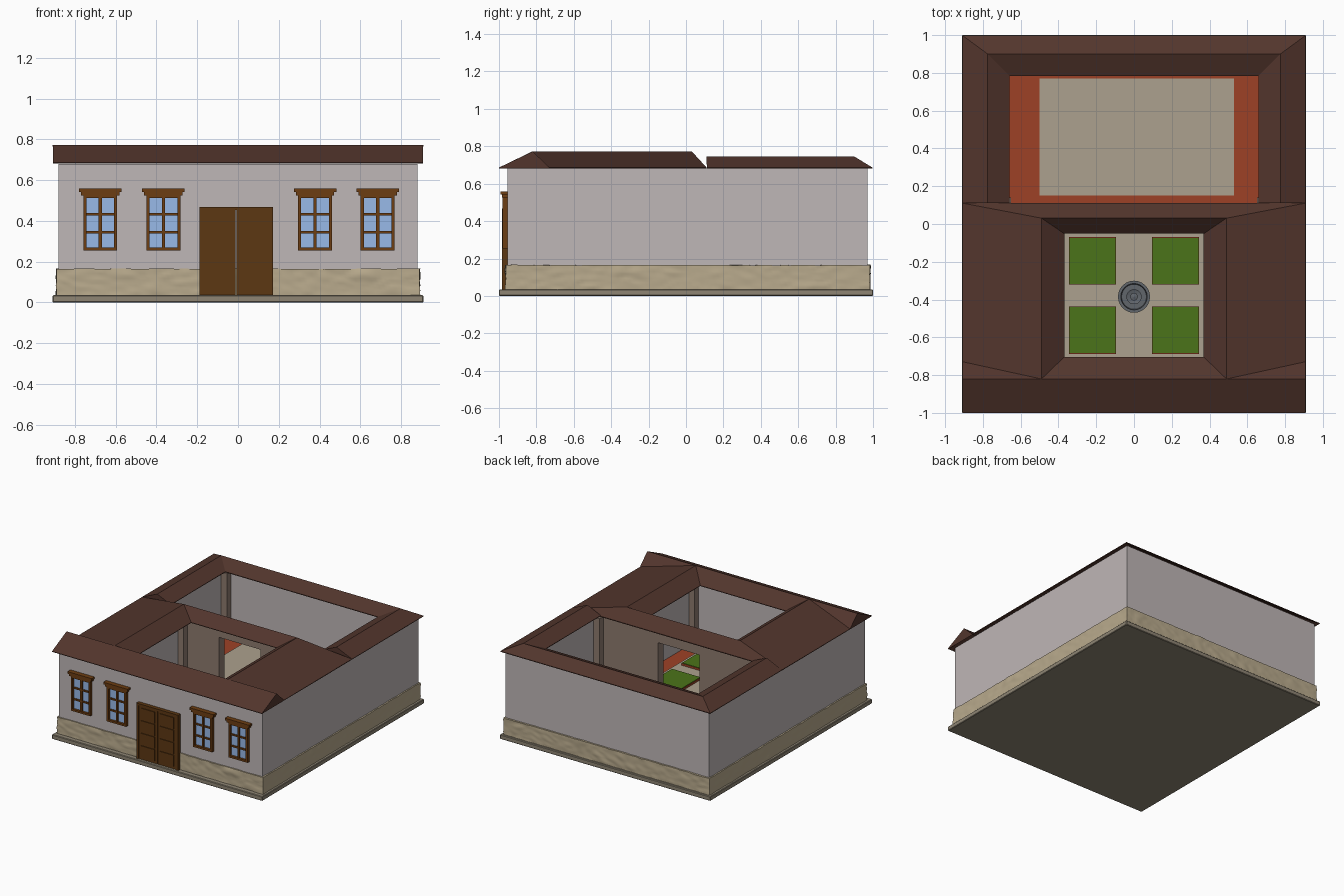
import bpy, bmesh, math
from mathutils import Vector, noise

if "Cube" in bpy.data.objects:
    bpy.data.objects.remove(bpy.data.objects["Cube"])


def mat(name, rgb):
    """Material from a lit 0-255 display colour."""
    m = bpy.data.materials.new(name)
    m.diffuse_color = (*[min(1, (c / 255) ** 2.2 / 0.77) for c in rgb], 1)
    m.use_nodes = True
    m.node_tree.nodes["Principled BSDF"].inputs["Base Color"].default_value = m.diffuse_color
    return m


PLASTER = mat("plaster", (168, 161, 161))
INNER = mat("inner_plaster", (125, 108, 98))
STONE = mat("stone", (163, 150, 124))
SLAB = mat("slab", (125, 117, 102))
PAVE = mat("paving", (152, 142, 125))
ROOF = mat("roof_tiles", (74, 50, 43))
CLAY = mat("terracotta", (139, 60, 38))
WOOD = mat("door_wood", (82, 51, 22))
TRIM = mat("window_wood", (96, 56, 22))
GLASS = mat("glass", (134, 164, 206))
GRASS = mat("grass", (68, 102, 28))
METAL = mat("fountain_stone", (86, 90, 95))


def add(name, bm, m):
    me = bpy.data.meshes.new(name)
    bm.to_mesh(me)
    bm.free()
    me.materials.append(m)
    o = bpy.data.objects.new(name, me)
    bpy.context.collection.objects.link(o)
    return o


def boxes(name, m, *spans):
    """One object from boxes given as (x0, x1, y0, y1, z0, z1)."""
    bm = bmesh.new()
    for x0, x1, y0, y1, z0, z1 in spans:
        vs = bmesh.ops.create_cube(bm, size=1)["verts"]
        for v in vs:
            v.co = Vector(((x0 + x1) / 2 + v.co.x * (x1 - x0),
                           (y0 + y1) / 2 + v.co.y * (y1 - y0),
                           (z0 + z1) / 2 + v.co.z * (z1 - z0)))
    return add(name, bm, m)


def roof(name, half, whole):
    """Roof sheet: right-hand faces are mirrored, whole faces are kept."""
    bm = bmesh.new()
    faces = whole + half + [[(-x, y, z) for x, y, z in f][::-1] for f in half]
    for f in faces:
        bm.faces.new([bm.verts.new(p) for p in f])
    bmesh.ops.remove_doubles(bm, verts=bm.verts, dist=1e-4)
    bmesh.ops.recalc_face_normals(bm, faces=bm.faces)
    o = add(name, bm, ROOF)
    s = o.modifiers.new("thickness", "SOLIDIFY")
    s.thickness, s.offset = 0.006, 0


# Ground slab
slab = boxes("ground_slab", SLAB, (-0.91, 0.91, -1, 1, 0, 0.035))
b = slab.modifiers.new("edge", "BEVEL")
b.width, b.segments = 0.004, 1

# Rough stone plinth
bm = bmesh.new()
bmesh.ops.create_cube(bm, size=1)
for v in bm.verts:
    v.co = Vector((v.co.x * 1.778, 0.01 + v.co.y * 1.944, 0.1 + v.co.z * 0.13))
for axis, n in ((0, 90), (1, 90), (2, 10)):
    es = [e for e in bm.edges if abs((e.verts[0].co - e.verts[1].co).normalized()[axis]) > 0.99]
    bmesh.ops.subdivide_edges(bm, edges=es, cuts=n, use_grid_fill=True)
for v in bm.verts:
    p = Vector((v.co.x, v.co.y, v.co.z * 1.6))
    k = abs(noise.noise(p * 7)) * 0.012 + noise.noise(p * 18) * 0.004 - 0.003
    if abs(v.co.x) > 0.885:
        v.co.x += math.copysign(k, v.co.x)
    if abs(v.co.y - 0.01) > 0.968:
        v.co.y += math.copysign(k, v.co.y - 0.01)
    if v.co.z > 0.16:
        v.co.z += k * 0.4
plinth = add("stone_plinth", bm, STONE)
for p in plinth.data.polygons:
    p.use_smooth = True
with bpy.context.temp_override(object=plinth, active_object=plinth,
                               selected_objects=[plinth],
                               selected_editable_objects=[plinth]):
    bpy.ops.object.shade_smooth_by_angle(angle=math.radians(40))

# Outer walls
T, Z0, Z1 = 0.03, 0.16, 0.68
boxes("outer_walls", PLASTER,
      (-0.88, 0.88, -0.955, -0.955 + T, Z0, Z1), (-0.88, 0.88, 0.97 - T, 0.97, Z0, Z1),
      (-0.88, -0.88 + T, -0.925, 0.94, Z0, Z1), (0.88 - T, 0.88, -0.925, 0.94, Z0, Z1))

# Room walls around both courts
boxes("room_walls", PLASTER,
      (-0.53, -0.50, -0.80, 0.02, Z0, Z1), (0.50, 0.53, -0.80, 0.02, Z0, Z1),
      (-0.53, 0.53, -0.83, -0.80, Z0, Z1),
      (-0.73, -0.70, 0.09, 0.84, Z0, Z1), (0.70, 0.73, 0.09, 0.84, Z0, Z1),
      (-0.73, 0.73, 0.84, 0.87, Z0, Z1))

# Dividing wall with its passage
boxes("dividing_wall", INNER,
      (-0.85, -0.18, 0.02, 0.09, Z0, Z1), (0.18, 0.85, 0.02, 0.09, Z0, Z1),
      (-0.18, 0.18, 0.02, 0.09, 0.60, Z1))

# Corner posts of the courts
posts = []
for s in (-1, 1):
    for x, y in ((0.475, -0.005), (0.475, -0.775), (0.675, 0.115), (0.675, 0.815)):
        posts.append((s * x - 0.025, s * x + 0.025, y - 0.025, y + 0.025, Z0, Z1))
boxes("court_posts", INNER, *posts)

# Floors
boxes("terracotta_floor", CLAY, (-0.85, 0.85, -0.925, 0.94, 0.155, 0.172))
boxes("rear_court_paving", PAVE, (-0.5, 0.53, 0.15, 0.77, 0.165, 0.178))
boxes("front_court_paving", PAVE, (-0.38, 0.38, -0.715, -0.04, 0.165, 0.178))

# Planting beds
beds = [(min(s * 0.095, s * 0.345), max(s * 0.095, s * 0.345), y, y + 0.25)
        for s in (-1, 1) for y in (-0.32, -0.687)]
boxes("bed_borders", CLAY, *[(*r, 0.17, 0.193) for r in beds])
boxes("grass_beds", GRASS, *[(x0 + .003, x1 - .003, y0 + .003, y1 - .003, 0.18, 0.197)
                             for x0, x1, y0, y1 in beds])

# Fountain turned from a profile
prof = [(0, .175), (.085, .175), (.085, .215), (.07, .215), (.066, .19), (.02, .19), (.014, .25),
        (.04, .275), (.04, .283), (.032, .28), (.012, .275), (.01, .30), (.02, .315), (0, .32)]
bm = bmesh.new()
vs = [bm.verts.new((r, -0.385, z)) for r, z in prof]
es = [bm.edges.new(p) for p in zip(vs, vs[1:])]
bmesh.ops.spin(bm, geom=vs + es, cent=(0, -0.385, 0), axis=(0, 0, 1),
               angle=2 * math.pi, steps=24)
bmesh.ops.remove_doubles(bm, verts=bm.verts, dist=1e-4)
bmesh.ops.recalc_face_normals(bm, faces=bm.faces)
add("fountain", bm, METAL)

# Front roof: gabled street wing, side wings and middle wing around a court
W, E, R, I = 0.907, 0.683, 0.77, 0.69
ridge = (0.49, -0.82, R), (0.49, 0.03, R)
inner = (0.37, -0.705, I), (0.37, -0.05, I)


def flip(p):
    return (-p[0], p[1], p[2])


roof("front_roof",
     [[(W, -0.82, R), (W, -0.73, E), ridge[0]],
      [(W, -1, E), (W, -0.73, E), (W, -0.82, R)],
      [ridge[0], (W, -0.73, E), (W, 0.11, E), ridge[1]],
      [ridge[0], ridge[1], inner[1], inner[0]]],
     [[(-W, -1, E), (W, -1, E), (W, -0.82, R), ridge[0], flip(ridge[0]), (-W, -0.82, R)],
      [flip(ridge[0]), ridge[0], inner[0], flip(inner[0])],
      [flip(ridge[1]), ridge[1], inner[1], flip(inner[1])],
      [flip(ridge[1]), ridge[1], (W, 0.11, E), (-W, 0.11, E)]])

# Rear roof: three wings in a U
R2, Y = 0.742, 0.112
o0, o1 = (W, Y, E), (W, 0.997, E)
r0, r1 = (0.775, Y, R2), (0.775, 0.90, R2)
i0, i1 = (0.66, Y, I), (0.66, 0.785, I)
roof("rear_roof",
     [[o0, o1, r1, r0], [r0, r1, i1, i0], [o0, r0, i0]],
     [[flip(o1), o1, r1, flip(r1)], [flip(r1), r1, i1, flip(i1)]])

# Street door: frame, two leaves and raised panels
F = -0.955
boxes("door_frame", WOOD, (-0.19, -0.172, -0.985, F, 0.035, 0.468),
      (0.152, 0.172, -0.985, F, 0.035, 0.468), (-0.172, 0.152, -0.985, F, 0.452, 0.468))
boxes("door_leaves", WOOD, (-0.172, -0.013, -0.978, F, 0.035, 0.452),
      (-0.007, 0.152, -0.978, F, 0.035, 0.452))
boxes("door_panels", WOOD,
      *[(x, x + 0.12, -0.983, -0.97, 0.055 + i * 0.098, 0.143 + i * 0.098)
        for x in (-0.153, 0.012) for i in range(4)])

# Street windows with two by three panes and a stepped head
frames, panes = [], []
for c in (-0.676, -0.366, 0.378, 0.685):
    l, r = c - 0.083, c + 0.083
    panes.append((l + 0.005, r - 0.005, -0.962, F, 0.26, 0.52))
    frames += [(l, l + 0.015, -0.98, F, 0.254, 0.525), (r - 0.015, r, -0.98, F, 0.254, 0.525),
               (l, r, -0.98, F, 0.254, 0.269), (l, r, -0.98, F, 0.512, 0.527),
               (c - 0.008, c + 0.008, -0.975, F, 0.26, 0.52),
               (c - 0.094, c + 0.094, -0.985, F, 0.525, 0.542),
               (c - 0.104, c + 0.104, -0.992, F, 0.542, 0.558)]
    frames += [(l, r, -0.972, F, z, z + 0.012) for z in (0.338, 0.427)]
boxes("window_panes", GLASS, *panes)
boxes("window_frames", TRIM, *frames)
